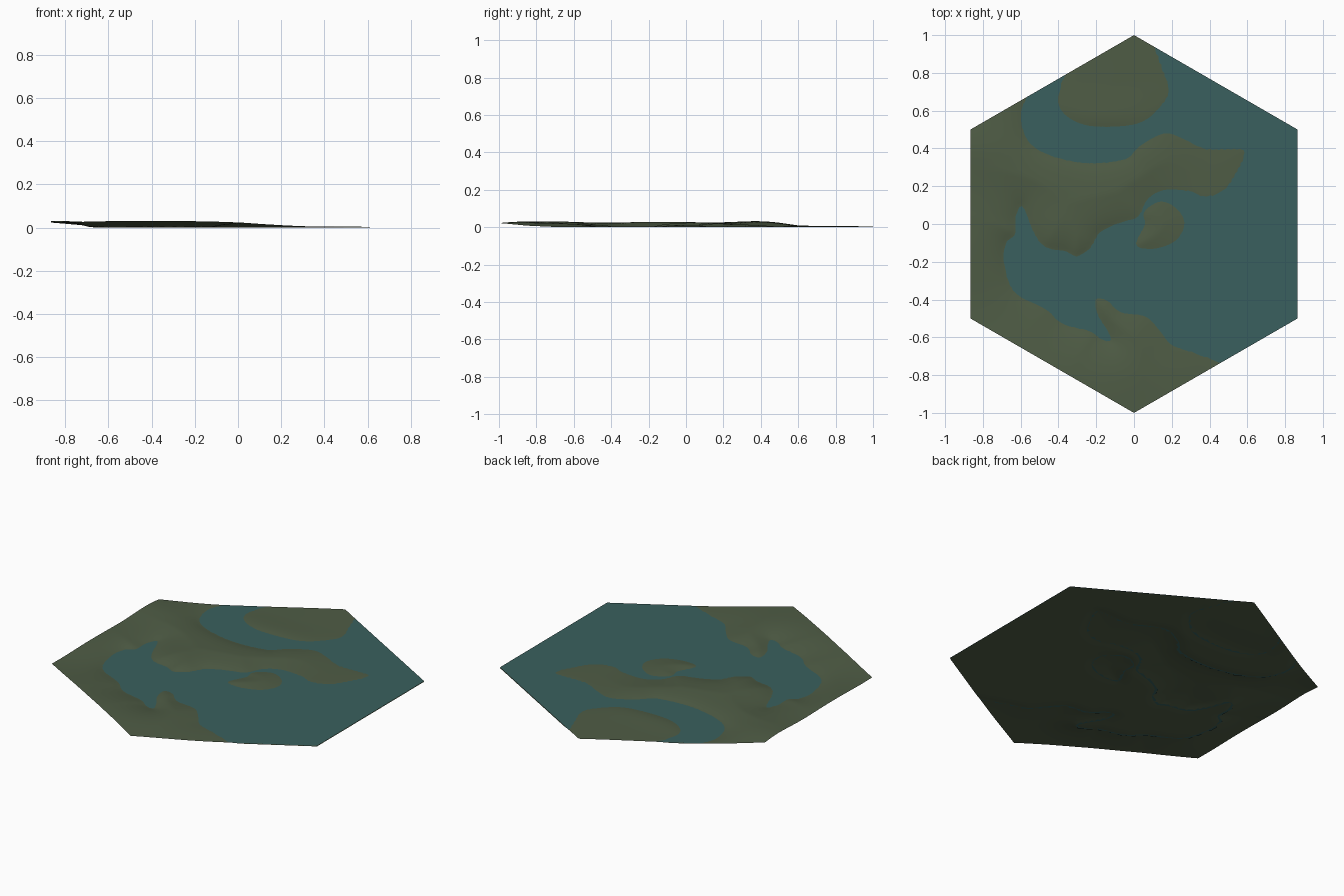
import bpy
import math

cube = bpy.data.objects.get("Cube")
if cube:
    bpy.data.objects.remove(cube, do_unlink=True)

RINGS = 54          # triangle rings from tile centre to edge
WATER_LEVEL = 0.004

# Shorelines, in hundredths of a unit
MAINLAND = [(-52, 78), (-56, 68), (-60, 58), (-57, 45), (-47, 37), (-26, 32), (-5, 34),
            (3, 41), (16, 48), (27, 45), (38, 40), (56, 40), (59, 37), (54, 26),
            (48, 18), (38, 14), (30, 17), (16, 18), (7, 13), (2, 4), (-7, 1),
            (-18, -4), (-23, -12), (-30, -17), (-37, -14), (-47, -12), (-53, -4),
            (-57, 6), (-60, 10), (-63, 3), (-63, -5), (-68, -10), (-69, -20),
            (-66, -32), (-60, -39), (-47, -45), (-38, -53), (-23, -57), (-18, -61),
            (-12, -62), (-14, -56), (-19, -48), (-20, -40), (-14, -41), (-7, -47),
            (6, -49), (14, -57), (20, -64), (32, -68), (46, -73), (60, -78)]
HEADLAND = [(7, 104), (11, 94), (15, 83), (19, 71), (15, 63), (6, 55), (-5, 52),
            (-23, 52), (-34, 56), (-40, 63), (-39, 74), (-36, 80), (-32, 88)]
ISLET = [(15, 12), (23, 8), (27, 0), (22, -9), (11, -13), (2, -12), (2, -8),
         (6, 0), (5, 5), (8, 9)]


def smooth_line(points, closed=False, steps=4):
    """Catmull-Rom curve through the points."""
    n = len(points)

    def at(i):
        return points[i % n] if closed else points[max(0, min(n - 1, i))]

    line = []
    for i in range(n if closed else n - 1):
        a, b, c, d = (at(i + k) for k in (-1, 0, 1, 2))
        for s in range(steps):
            t = s / steps
            line.append(tuple(
                0.005 * (2 * q + (r - p) * t + (2 * p - 5 * q + 4 * r - w) * t ** 2
                         + (3 * q - p - 3 * r + w) * t ** 3)
                for p, q, r, w in zip(a, b, c, d)))
    end = at(n)
    line.append((end[0] / 100, end[1] / 100))
    return line


def segments(line):
    return list(zip(line, line[1:]))


# Shore curves, plus far-away closing lines used only for the inside test
regions = []
for pts, closed, outer in (
        (MAINLAND, False, [(0.6, -2), (-2, -2), (-2, 2), (-0.52, 2)]),
        (HEADLAND, False, [(-0.3, 2), (0.07, 2)]),
        (ISLET, True, [])):
    shore = smooth_line(pts, closed)
    regions.append((segments(shore), segments([shore[-1]] + outer + [shore[0]])))


def crosses(x, y, a, b):
    return (a[1] > y) != (b[1] > y) and \
        x < a[0] + (y - a[1]) * (b[0] - a[0]) / (b[1] - a[1])


def shore_distance(x, y):
    """Distance to the shore, positive on land."""
    best, land = 9.0, False
    for shore, closing in regions:
        inside = False
        for a, b in shore:
            dx, dy = b[0] - a[0], b[1] - a[1]
            px, py = x - a[0], y - a[1]
            t = max(0, min(1, (px * dx + py * dy) / (dx * dx + dy * dy + 1e-12)))
            best = min(best, (px - t * dx) ** 2 + (py - t * dy) ** 2)
            if crosses(x, y, a, b):
                inside = not inside
        for a, b in closing:
            if crosses(x, y, a, b):
                inside = not inside
        land = land or inside
    return math.sqrt(best) * (1 if land else -1)


def ease(v):
    v = max(0, min(1, v))
    return v * v * (3 - 2 * v)


def ground_height(x, y, d):
    if d < 0:
        return WATER_LEVEL * (1 - min(1, -d / 0.04))
    ripple = 0.004 * math.cos(math.tau * (y + 0.15) / 0.6)
    hills = (0.026 + ripple) * ease((0.4 - x) / 0.6) * ease((0.75 - y) / 0.4)
    return WATER_LEVEL + (0.002 + hills) * (1 - math.exp(-d / 0.12))


# Hexagonal triangle grid with a corner toward +y
grid, index, dist = [], {}, []
for q in range(-RINGS, RINGS + 1):
    for r in range(-RINGS, RINGS + 1):
        if abs(q + r) <= RINGS:
            index[q, r] = len(grid)
            x = r * math.cos(math.pi / 6) / RINGS
            y = (q + r / 2) / RINGS
            grid.append((x, y))
            dist.append(shore_distance(x, y))

faces = []
for q, r in index:
    for tri in (((q, r), (q, r + 1), (q + 1, r)), ((q, r), (q + 1, r), (q + 1, r - 1))):
        if all(k in index for k in tri):
            faces.append([index[k] for k in tri])


def material(name, color):
    mat = bpy.data.materials.new(name)
    mat.use_nodes = True
    mat.diffuse_color = color
    mat.node_tree.nodes["Principled BSDF"].inputs["Base Color"].default_value = color
    return mat


def sheet(name, verts, polys, mat):
    mesh = bpy.data.meshes.new(name)
    mesh.from_pydata(verts, [], polys)
    mesh.materials.append(mat)
    mesh.shade_smooth()
    obj = bpy.data.objects.new(name, mesh)
    bpy.context.collection.objects.link(obj)


# Ground sheet, dipping below the water
sheet("ground", [(x, y, ground_height(x, y, d)) for (x, y), d in zip(grid, dist)],
      faces, material("moss green", (0.078, 0.108, 0.06, 1)))

# Water sheet, only where the ground dips below it
wet = [f for f in faces if any(dist[i] < 0 for i in f)]
used = {v: k for k, v in enumerate(sorted({i for f in wet for i in f}))}
sheet("water", [(*grid[i], WATER_LEVEL) for i in used],
      [[used[i] for i in f] for f in wet],
      material("teal water", (0.041, 0.117, 0.112, 1)))
